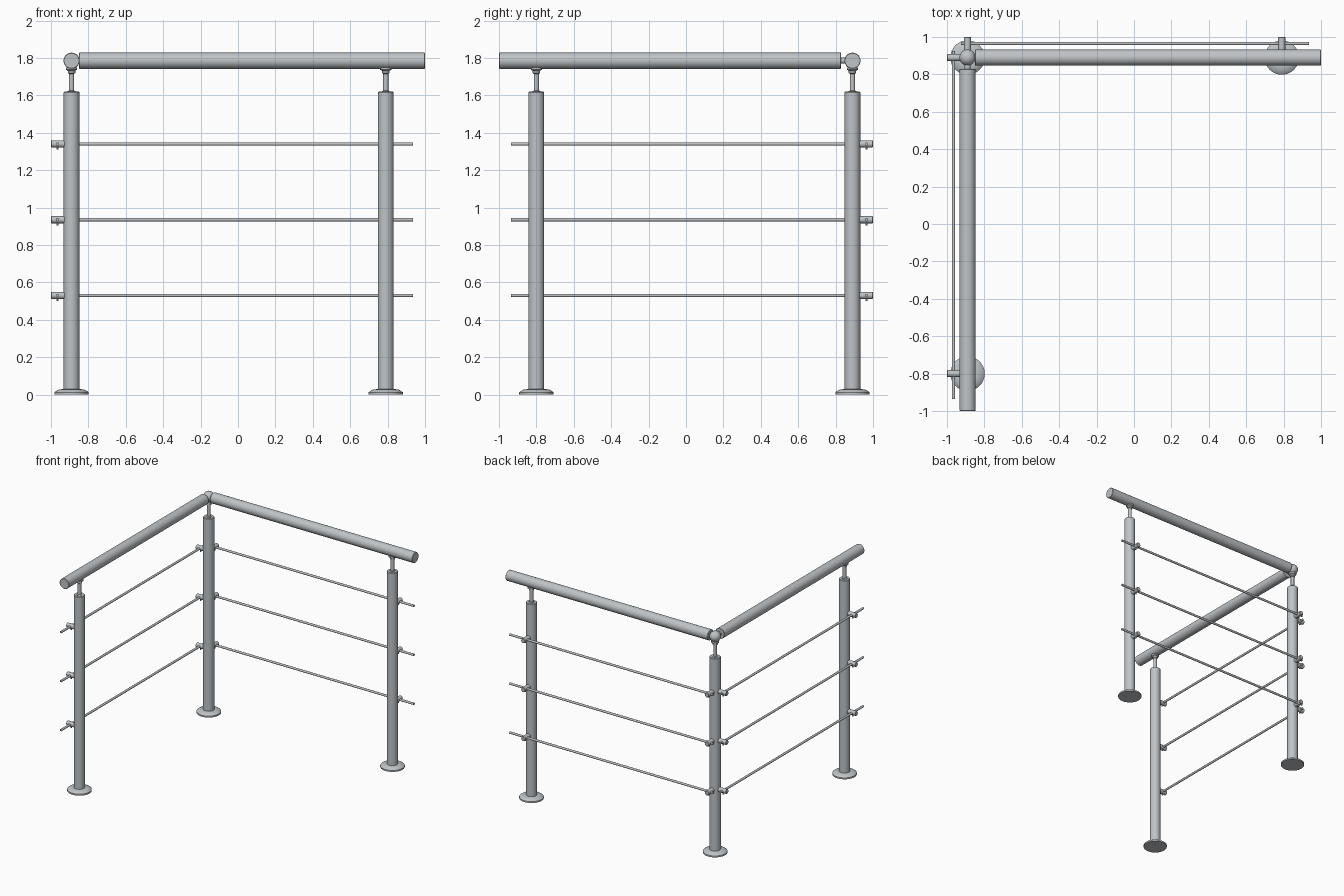
import bpy
import math
from mathutils import Vector

cube = bpy.data.objects.get("Cube")
if cube:
    bpy.data.objects.remove(cube, do_unlink=True)

steel = bpy.data.materials.new("brushed steel")
steel.use_nodes = True
colour = (0.52, 0.55, 0.57, 1)
steel.diffuse_color = colour
steel.node_tree.nodes["Principled BSDF"].inputs["Base Color"].default_value = colour

X, Y, Z = Vector((1, 0, 0)), Vector((0, 1, 0)), Vector((0, 0, 1))


def lathe(name, origin, axis, profile, sides=32):
    """Turned part: profile of (radius, distance along axis), capped at both ends."""
    turn = axis.to_track_quat('Z', 'Y')
    verts, faces = [], []
    for r, d in profile:
        for i in range(sides):
            a = math.tau * i / sides
            p = Vector((r * math.cos(a), r * math.sin(a), d))
            verts.append(Vector(origin) + turn @ p)
    for k in range(len(profile) - 1):
        for i in range(sides):
            j = (i + 1) % sides
            a, b = k * sides, (k + 1) * sides
            faces.append((a + i, a + j, b + j, b + i))
    faces.append(tuple(reversed(range(sides))))
    faces.append(tuple(range(len(verts) - sides, len(verts))))
    mesh = bpy.data.meshes.new(name)
    mesh.from_pydata(verts, [], faces)
    mesh.materials.append(steel)
    obj = bpy.data.objects.new(name, mesh)
    bpy.context.collection.objects.link(obj)
    bpy.ops.object.select_all(action='DESELECT')
    obj.select_set(True)
    bpy.context.view_layer.objects.active = obj
    bpy.ops.object.shade_smooth_by_angle(angle=math.radians(35))
    return obj


def rod(name, origin, axis, radius, length, sides=32, bevel=0.0):
    profile = [(radius, 0), (radius, length)]
    if bevel:
        profile = [(radius - bevel, 0), (radius, bevel),
                   (radius, length - bevel), (radius - bevel, length)]
    return lathe(name, origin, axis, profile, sides)


RAIL_Z, RAIL_R = 1.785, 0.043
OUT = 0.965                      # line of the infill rods
LEVELS = (0.53, 0.935, 1.34)
posts = {"corner": (-0.89, 0.89), "left": (0.79, 0.89), "front": (-0.89, -0.80)}

# Posts, base flanges and rail supports
for label, (x, y) in posts.items():
    rod(label + "_post", (x, y, 0.01), Z, 0.042, 1.61, bevel=0.004)
    lathe(label + "_base_flange", (x, y, 0), Z,
          [(0.092, 0), (0.092, 0.012), (0.084, 0.018), (0.07, 0.026), (0.05, 0.029)])
    lathe(label + "_rail_support", (x, y, 1.615), Z,
          [(0.021, 0), (0.021, 0.008), (0.014, 0.01), (0.014, 0.1),
           (0.02, 0.104), (0.02, 0.116), (0.03, 0.122), (0.03, 0.135)], 20)

# Handrails
rod("back_handrail", (-0.85, 0.89, RAIL_Z), X, RAIL_R, 1.85, bevel=0.003)
rod("side_handrail", (-0.89, -1.0, RAIL_Z), Y, RAIL_R, 1.83, bevel=0.003)

# Rounded corner joint with a neck into the side rail
ball = [(RAIL_R * math.sin(a), -RAIL_R * math.cos(a))
        for a in (math.pi * (0.04 + 0.92 * i / 16) for i in range(17))]
lathe("corner_joint", (-0.89, 0.89, RAIL_Z), Z, ball)
rod("corner_neck_side", (-0.89, 0.82, RAIL_Z), Y, 0.016, 0.06, 16)
rod("corner_neck_back", (-0.86, 0.89, RAIL_Z), X, 0.016, 0.03, 16)


def holder(label, x, y, z, axis):
    """Clamp sticking out of a post, with a set screw underneath."""
    start = Vector((x, y, z)) + axis * 0.035
    rod(label + "_rod_holder", start, axis, 0.019, 0.075, 20, 0.003)
    screw = Vector((x, y, z - 0.03)) + axis * 0.075
    rod(label + "_set_screw", screw, Z, 0.006, 0.02, 10)


# Infill rods with their holders
for z in LEVELS:
    rod("back_infill_rod", (-0.925, OUT, z), X, 0.009, 1.86, 16)
    rod("side_infill_rod", (-OUT, -0.935, z), Y, 0.009, 1.86, 16)
    for label in ("corner", "left"):
        holder(label + "_back", *posts[label], z, Y)
    for label in ("corner", "front"):
        holder(label + "_side", *posts[label], z, -X)
